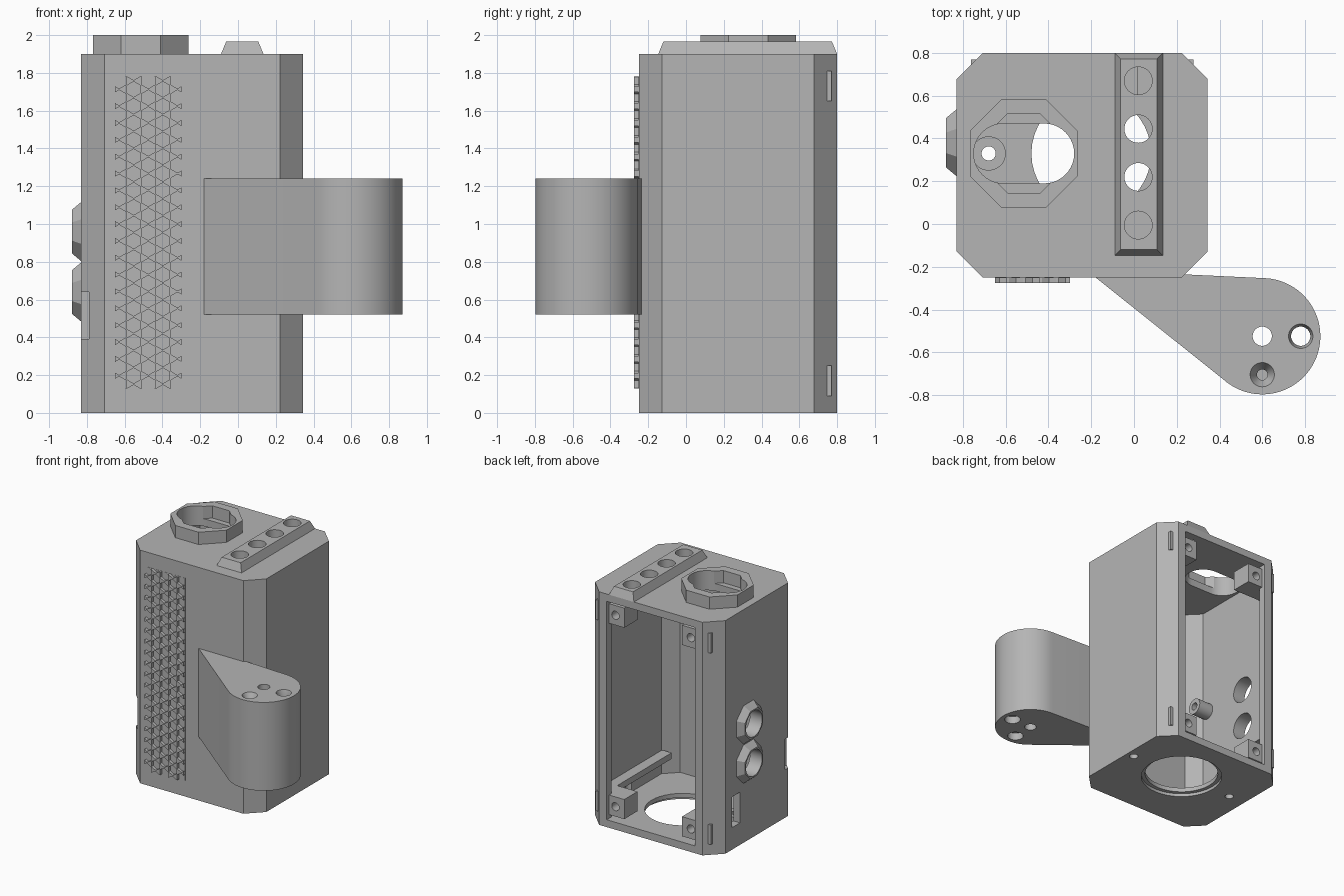
import bpy, bmesh, math
from mathutils import Matrix, Vector

if "Cube" in bpy.data.objects:
    bpy.data.objects.remove(bpy.data.objects["Cube"])

GREY = (0.46, 0.46, 0.46, 1)
mat = bpy.data.materials.new("plain grey")
mat.use_nodes = True
mat.diffuse_color = GREY
mat.node_tree.nodes["Principled BSDF"].inputs["Base Color"].default_value = GREY
parts = []


def finish(name, bm):
    bmesh.ops.recalc_face_normals(bm, faces=bm.faces)
    mesh = bpy.data.meshes.new(name)
    bm.to_mesh(mesh)
    bm.free()
    mesh.materials.append(mat)
    ob = bpy.data.objects.new(name, mesh)
    bpy.context.collection.objects.link(ob)
    parts.append(ob)
    return ob


def add_prism(bm, pts, z0, z1, inset=0):
    """Extrude a plan outline; a rectangle may shrink at the top by inset."""
    cx = (min(p[0] for p in pts) + max(p[0] for p in pts)) / 2
    cy = (min(p[1] for p in pts) + max(p[1] for p in pts)) / 2
    low = [bm.verts.new((x, y, z0)) for x, y in pts]
    top = [bm.verts.new((x - math.copysign(inset, x - cx),
                         y - math.copysign(inset, y - cy), z1)) for x, y in pts]
    bm.faces.new(low[::-1])
    bm.faces.new(top)
    for i in range(len(pts)):
        j = (i + 1) % len(pts)
        bm.faces.new((low[i], low[j], top[j], top[i]))


def prism(name, pts, z0, z1, inset=0):
    bm = bmesh.new()
    add_prism(bm, pts, z0, z1, inset)
    return finish(name, bm)


def rect(x0, x1, y0, y1):
    return [(x0, y0), (x1, y0), (x1, y1), (x0, y1)]


def box(name, x, y, z):
    return prism(name, rect(*x, *y), *z)


def arc(cx, cy, r, a0, a1, n):
    angles = [math.radians(a0 + (a1 - a0) * i / n) for i in range(n + 1)]
    return [(cx + r * math.cos(a), cy + r * math.sin(a)) for a in angles]


def octagon(cx, cy, apothem):
    return arc(cx, cy, apothem / math.cos(math.pi / 8), 22.5, 337.5, 7)


def chamfered(x0, x1, y0, y1, c):
    return [(x0 + c, y0), (x1 - c, y0), (x1, y0 + c), (x1, y1 - c),
            (x1 - c, y1), (x0 + c, y1), (x0, y1 - c), (x0, y0 + c)]


def rod(name, start, end, r1, r2=None, n=40, spin=0):
    """Round or faceted bar, possibly tapered, between two points."""
    a, b = Vector(start), Vector(end)
    bm = bmesh.new()
    turn = (b - a).to_track_quat('Z', 'Y').to_matrix().to_4x4()
    bmesh.ops.create_cone(bm, cap_ends=True, segments=n, radius1=r1,
                          radius2=r1 if r2 is None else r2, depth=(b - a).length,
                          matrix=Matrix.Translation((a + b) / 2) @ turn @ Matrix.Rotation(spin, 4, 'Z'))
    return finish(name, bm)


def cut(target, *cutters):
    bpy.context.view_layer.objects.active = target
    for c in cutters:
        mod = target.modifiers.new("cut", 'BOOLEAN')
        mod.operation, mod.solver, mod.object = 'DIFFERENCE', 'EXACT', c
        bpy.ops.object.modifier_apply(modifier=mod.name)
        parts.remove(c)
        bpy.data.objects.remove(c)


def upright_hole(x, y, z0, z1, r, r2=None):
    return rod("cutter", (x, y, z0), (x, y, z1), r, r2)


def stadium_cutter():
    return prism("cutter", arc(-0.42, 0.33, 0.14, -90, 90, 20) + arc(-0.61, 0.33, 0.14, 90, 270, 20),
                 1.7, 2.1)


# Hollow case, open at the back
body = prism("case", chamfered(-0.83, 0.345, -0.25, 0.80, 0.122), 0, 1.9)
cut(body,
    prism("cutter", chamfered(-0.77, 0.285, -0.19, 0.74, 0.1), 0.06, 1.84),
    box("cutter", (-0.64, 0.155), (0.6, 0.9), (0.06, 1.84)))

# Base opening with stepped rim and two screw holes
cut(body, upright_hole(-0.2, 0.33, -0.1, 0.2, 0.28), upright_hole(-0.2, 0.33, -0.1, 0.025, 0.31))
for x in (-0.68, 0.28):
    cut(body, upright_hole(x, 0.33, -0.1, 0.2, 0.033))
post = rod("base_post", (-0.68, 0.33, 0.05), (-0.68, 0.33, 0.16), 0.08)
cut(post, upright_hole(-0.68, 0.33, 0, 0.3, 0.033))

# Side slots
cut(body, box("cutter", (-0.9, -0.7), (0.49, 0.59), (0.18, 0.43)),
    box("cutter", (-0.9, -0.79), (-0.2, -0.09), (0.39, 0.64)))

# Top opening and its octagonal collar
cut(body, stadium_cutter())
collar = prism("top_collar", octagon(-0.515, 0.33, 0.253), 1.895, 2.0)
cut(collar, prism("cutter", octagon(-0.515, 0.33, 0.185), 1.8, 2.1), stadium_cutter())

# Bevelled top rail with four bored holes
rail = prism("top_rail", rect(-0.09, 0.135, -0.147, 0.80), 1.9, 1.965, 0.027)
for y in (-0.005, 0.22, 0.445, 0.67):
    cut(rail, upright_hole(0.02, y, 1.8, 2.05, 0.065))
    cut(body, upright_hole(0.02, y, 1.75, 2.05, 0.065))

# Two tapered octagonal ports on the side
for z in (0.64, 0.96):
    k = 1 / math.cos(math.pi / 8)
    port = rod("side_port", (-0.82, 0.38, z), (-0.88, 0.38, z), 0.165 * k, 0.115 * k, 8, math.pi / 8)
    for target in (port, body):
        cut(target, rod("cutter", (-0.6, 0.38, z), (-1, 0.38, z), 0.105))

# Inner standoff on the side wall
standoff = rod("inner_standoff", (-0.78, -0.04, 0.95), (-0.64, -0.04, 0.95), 0.065)
cut(standoff, rod("cutter", (-0.72, -0.04, 0.95), (-0.5, -0.04, 0.95), 0.03))

# Corner screw blocks inside the back opening
for side in (-1, 1):
    for z in (0.17, 1.73):
        xs = sorted((-0.2425 + side * 0.26, -0.2425 + side * 0.52))
        block = box("screw_block", xs, (0.6, 0.77), (z - 0.08, z + 0.08))
        cut(block, rod("cutter", (-0.2425 + side * 0.34, 0.9, z), (-0.2425 + side * 0.34, 0.65, z), 0.033))
        if side > 0:
            box("inner_ledge", (0.2, 0.29), (-0.1, 0.62), (z + 0.03, z + 0.08))

# Honeycomb grille on the front
grille = box("front_grille", (-0.65, -0.30), (-0.275, -0.25), (0.13, 1.78))
bm = bmesh.new()
PITCH = 0.0892
for col in range(-2, 3):
    for row in range(-10, 11):
        x = -0.475 + col * PITCH * math.sqrt(0.75)
        z = 0.955 + (row + 0.5 * (col % 2)) * PITCH
        add_prism(bm, arc(x, z, 0.041, 30, 330, 5), 0.2515, 0.4)
bm.transform(Matrix.Rotation(math.pi / 2, 4, 'X'))
cut(grille, finish("cutter", bm))

# Teardrop side arm with its bores
arm = prism("side_arm", [(-0.18, -0.24), (-0.18, -0.25)] + arc(0.6, -0.525, 0.272, -132, 89, 48)
            + [(0.22, -0.235)], 0.52, 1.24)
cut(arm, upright_hole(0.6, -0.525, 0.4, 1.3, 0.045),
    upright_hole(0.78, -0.525, 0.4, 1.3, 0.045),
    upright_hole(0.78, -0.525, 1.2, 1.25, 0.045, 0.06),
    upright_hole(0.78, -0.525, 0.5, 0.58, 0.06),
    upright_hole(0.6, -0.705, 1.18, 1.25, 0.025, 0.062),
    upright_hole(0.6, -0.705, 0.9, 1.22, 0.025),
    upright_hole(0.6, -0.705, 0.5, 0.58, 0.06))

# Smooth the round walls and keep the edges crisp
bpy.ops.object.select_all(action='DESELECT')
for ob in parts:
    ob.select_set(True)
bpy.context.view_layer.objects.active = body
bpy.ops.object.shade_smooth_by_angle(angle=math.radians(25))
